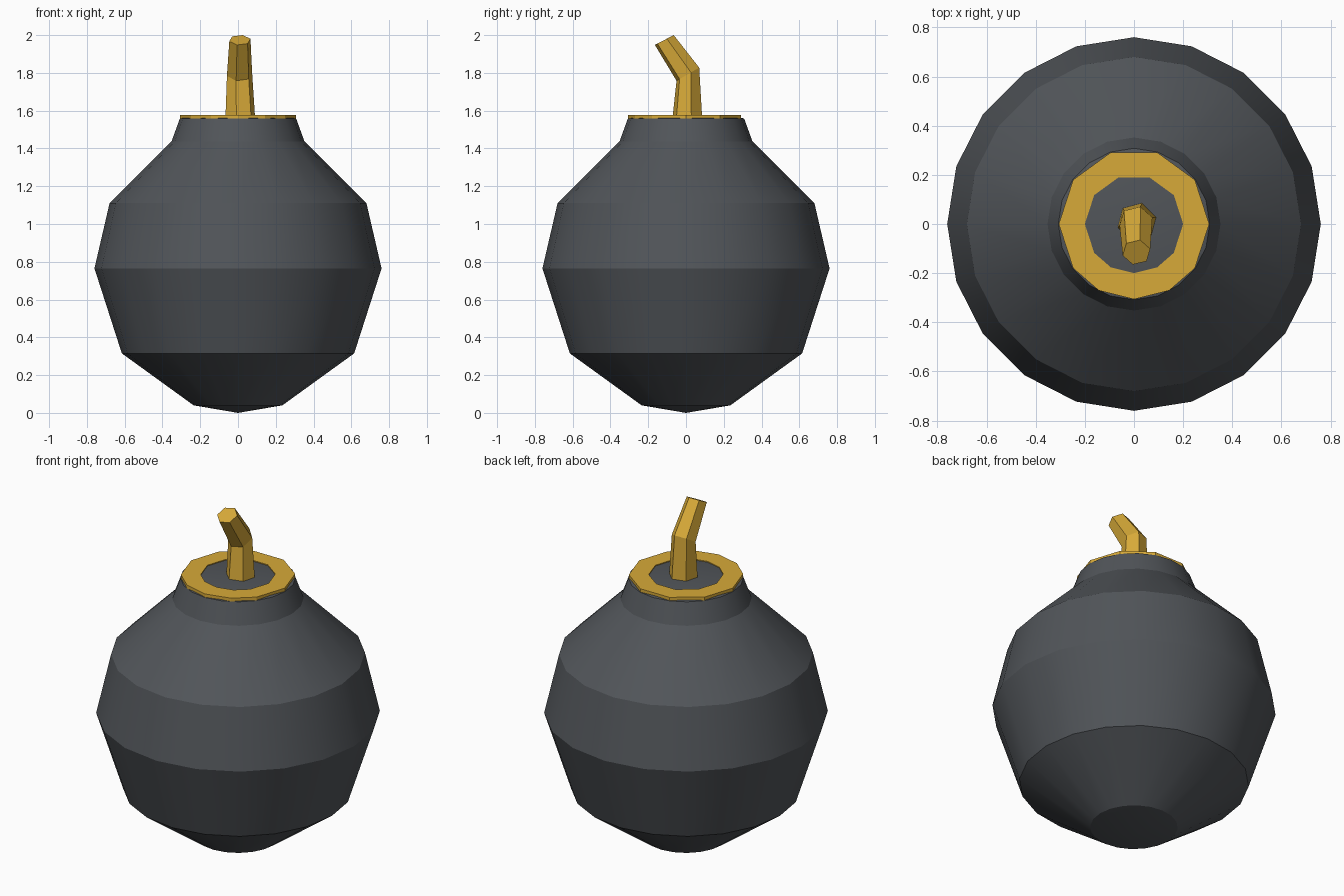
import bpy, bmesh, math

if "Cube" in bpy.data.objects:
    bpy.data.objects.remove(bpy.data.objects["Cube"], do_unlink=True)


def material(name, rgb):
    mat = bpy.data.materials.new(name)
    mat.use_nodes = True
    mat.diffuse_color = (*rgb, 1)
    mat.node_tree.nodes["Principled BSDF"].inputs["Base Color"].default_value = (*rgb, 1)
    return mat


charcoal = material("charcoal", (0.082, 0.09, 0.1))
gold = material("gold", (0.68, 0.40, 0.04))


def circle(radius, z, angles, center=(0, 0), tilt=0, squash=1):
    """Ring of points; tilt raises z along +y, squash narrows it in y."""
    pts = []
    for a in angles:
        x, y = radius * math.cos(a), radius * squash * math.sin(a)
        pts.append((center[0] + x, center[1] + y, z + tilt * y))
    return pts


def loft(name, rings, mat, caps=True, closed=False, smooth=None):
    """Skin a stack of rings; closed joins the last ring to the first."""
    bm = bmesh.new()
    loops = [[bm.verts.new(p) for p in ring] for ring in rings]
    pairs = list(zip(loops, loops[1:]))
    if closed:
        pairs.append((loops[-1], loops[0]))
    n = len(loops[0])
    for low, high in pairs:
        for i in range(n):
            j = (i + 1) % n
            bm.faces.new((low[i], low[j], high[j], high[i]))
    if caps:
        bm.faces.new(loops[-1])
        bm.faces.new(loops[0][::-1])
    bmesh.ops.remove_doubles(bm, verts=bm.verts[:], dist=0.0005)
    bmesh.ops.recalc_face_normals(bm, faces=bm.faces[:])
    mesh = bpy.data.meshes.new(name)
    bm.to_mesh(mesh)
    bm.free()
    mesh.materials.append(mat)
    obj = bpy.data.objects.new(name, mesh)
    bpy.context.collection.objects.link(obj)
    if smooth:
        bpy.ops.object.select_all(action="DESELECT")
        obj.select_set(True)
        bpy.context.view_layer.objects.active = obj
        bpy.ops.object.shade_smooth_by_angle(angle=math.radians(smooth))
    return obj


# Round body with a shallow point underneath
twenty = [math.tau * i / 20 for i in range(20)]
body_profile = [(0.235, 0.04), (0.615, 0.315), (0.76, 0.765), (0.68, 1.11), (0.352, 1.437)]
body = loft("body", [circle(r, z, twenty) for r, z in body_profile], charcoal)
bm = bmesh.new()
bm.from_mesh(body.data)
bm.faces.ensure_lookup_table()
base = min(bm.faces, key=lambda f: f.calc_center_median().z)
tip = bmesh.ops.poke(bm, faces=[base])["verts"][0]
tip.co.z = 0
bm.to_mesh(body.data)
bm.free()
bpy.context.view_layer.objects.active = body
body.select_set(True)
bpy.ops.object.shade_smooth_by_angle(angle=math.radians(22))

# Tapered neck with a flat top
loft("neck", [circle(0.352, 1.437, twenty), circle(0.308, 1.558, twenty),
              circle(0.25, 1.573, twenty)], charcoal, smooth=22)

# Flat metal rim, a little irregular toward the front
rim_angles = [math.radians(a) for a in (0, 36, 72, 108, 144, 180, 216, 242, 270, 298, 324)]
rim_profile = [(0.2, 1.558), (0.306, 1.558), (0.306, 1.578), (0.2, 1.578)]
loft("rim", [circle(r, z, rim_angles) for r, z in rim_profile], gold, caps=False, closed=True)

# Bent six-sided fuse leaning to the front
six = [math.radians(15 + 60 * i) for i in range(6)]
loft("fuse", [circle(0.081, 1.565, six, (0.012, 0.007)),
              circle(0.069, 1.793, six, (0.008, 0.01), tilt=0.58, squash=0.9),
              circle(0.058, 1.974, six, (0.01, -0.115), tilt=0.52, squash=0.89)], gold)
